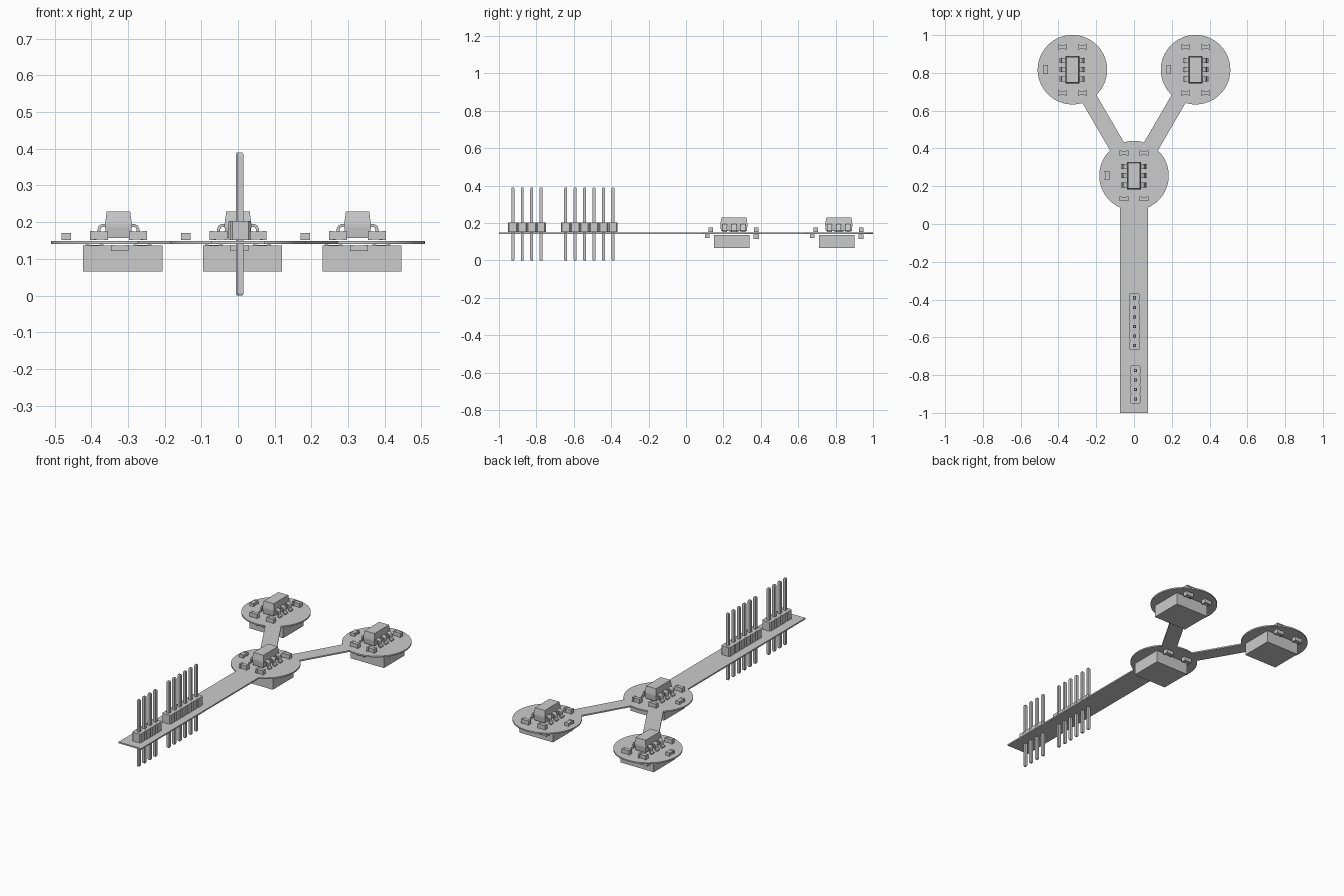
import bpy, bmesh, math
from mathutils import Vector

if "Cube" in bpy.data.objects:
    bpy.data.objects.remove(bpy.data.objects["Cube"])

grey = bpy.data.materials.new("light_grey")
grey.diffuse_color = (0.6, 0.6, 0.6, 1)
grey.use_nodes = True
grey.node_tree.nodes["Principled BSDF"].inputs["Base Color"].default_value = grey.diffuse_color


def finish(name, bm, smooth=None):
    bmesh.ops.recalc_face_normals(bm, faces=bm.faces)
    mesh = bpy.data.meshes.new(name)
    bm.to_mesh(mesh)
    bm.free()
    mesh.materials.append(grey)
    ob = bpy.data.objects.new(name, mesh)
    bpy.context.collection.objects.link(ob)
    if smooth:
        bpy.ops.object.select_all(action='DESELECT')
        ob.select_set(True)
        bpy.context.view_layer.objects.active = ob
        bpy.ops.object.shade_smooth_by_angle(angle=math.radians(smooth))
    return ob


def loft(bm, rings):
    """Skin a closed solid through matching rings of points."""
    vs = [[bm.verts.new(p) for p in ring] for ring in rings]
    n = len(vs[0])
    for a, b in zip(vs, vs[1:]):
        for i in range(n):
            j = (i + 1) % n
            bm.faces.new((a[i], a[j], b[j], b[i]))
    bm.faces.new(vs[0][::-1])
    bm.faces.new(vs[-1])


def rect(x, y, z, w, d):
    return [(x + sx * w / 2, y + sy * d / 2, z)
            for sx, sy in ((-1, -1), (1, -1), (1, 1), (-1, 1))]


def box(bm, x, y, z0, z1, w, d):
    loft(bm, [rect(x, y, z0, w, d), rect(x, y, z1, w, d)])


# Circuit board: three discs joined by two arms and a long stem
Z0, Z1 = 0.141, 0.149
R, ARM, STEM = 0.184, 0.0425, 0.073
CENTRES = [(0, 0.256), (-0.326, 0.817), (0.326, 0.817)]
ga, gs = math.asin(ARM / R), math.asin(STEM / R)
a = math.atan2(0.561, 0.326)
b = math.pi - a


def arc(c, t0, t1):
    n = max(4, round((t1 - t0) / 0.09))
    return [(c[0] + R * math.cos(t0 + (t1 - t0) * i / n),
             c[1] + R * math.sin(t0 + (t1 - t0) * i / n)) for i in range(n + 1)]


mid, left, right = CENTRES
outline = [(-STEM, -1), (STEM, -1)]
outline += arc(mid, -math.pi / 2 + gs, a - ga)
outline += arc(right, a - math.pi + ga, a + math.pi - ga)
outline += arc(mid, a + ga, b - ga)
outline += arc(left, b - math.pi + ga, b + math.pi - ga)
outline += arc(mid, b + ga, 1.5 * math.pi - gs)
bm = bmesh.new()
loft(bm, [[(x, y, z) for x, y in outline] for z in (Z0, Z1)])
finish("circuit_board", bm, 30)

# Centreline of a bent chip lead, as (x, z)
LEAD = [(0.030, 0.191), (0.044, 0.191), (0.050, 0.188), (0.053, 0.181),
        (0.054, 0.168), (0.056, 0.160), (0.060, 0.156), (0.067, 0.155)]


def lead(bm, cx, cy, side, width=0.026, thick=0.008):
    pts = [Vector(p) for p in LEAD]
    rings = []
    for i, p in enumerate(pts):
        t = (pts[min(i + 1, len(pts) - 1)] - pts[max(i - 1, 0)]).normalized()
        n = Vector((-t.y, t.x)) * thick / 2
        rings.append([(cx + side * (p.x + s * n.x), cy + w * width / 2, p.y + s * n.y)
                      for s, w in ((1, -1), (1, 1), (-1, 1), (-1, -1))])
    loft(bm, rings)


def small_part(bm, x, y, z0, z1, w, d):
    """Surface-mount block with raised end caps along its longer side."""
    t = 0.0015
    if w > d:
        box(bm, x, y, z0 + t, z1 - t, w * 0.56, d - 2 * t)
        for s in (-1, 1):
            box(bm, x + s * w * 0.39, y, z0, z1, w * 0.22, d)
    else:
        box(bm, x, y, z0 + t, z1 - t, w - 2 * t, d * 0.56)
        for s in (-1, 1):
            box(bm, x, y + s * d * 0.39, z0, z1, w, d * 0.22)


for label, (cx, cy) in zip(("middle", "left", "right"), CENTRES):
    # Chip body, tapered above and below its seam
    bm = bmesh.new()
    loft(bm, [rect(cx, cy, z, w, d) for z, w, d in
              ((0.157, 0.066, 0.138), (0.187, 0.073, 0.145),
               (0.195, 0.073, 0.145), (0.229, 0.064, 0.134))])
    finish(label + "_chip", bm)

    # Three leads on each side of the chip
    bm = bmesh.new()
    for side in (-1, 1):
        for k in (-1, 0, 1):
            lead(bm, cx, cy + k * 0.049, side)
    finish(label + "_chip_leads", bm, 40)

    # Small parts on top of the board
    bm = bmesh.new()
    for dx in (-0.053, 0.053):
        for dy in (-0.123, 0.120):
            small_part(bm, cx + dx, cy + dy, 0.151, 0.176, 0.049, 0.025)
    small_part(bm, cx - 0.142, cy, 0.152, 0.170, 0.026, 0.048)
    finish(label + "_upper_parts", bm)

    # Small parts under the board
    bm = bmesh.new()
    small_part(bm, cx + 0.004, cy - 0.143, 0.121, 0.138, 0.048, 0.024)
    for dx in (-0.065, 0.065):
        small_part(bm, cx + dx, cy + 0.119, 0.115, 0.139, 0.049, 0.028)
    finish(label + "_lower_parts", bm)

    # Sensor block under the board
    bm = bmesh.new()
    box(bm, cx + 0.012, cy - 0.011, 0.066, 0.137, 0.216, 0.19)
    finish(label + "_sensor_block", bm)


# Pin headers: chamfered housings with a square pin through each
def header(name, x, y0, count, pitch=0.0505):
    housing, pins = bmesh.new(), bmesh.new()
    hw, hd, c = 0.0275, pitch / 2, 0.006
    for i in range(count):
        y = y0 + i * pitch
        shape = [(-hw, -hd + c), (-hw + c, -hd), (hw - c, -hd), (hw, -hd + c),
                 (hw, hd - c), (hw - c, hd), (-hw + c, hd), (-hw, hd - c)]
        loft(housing, [[(x + u, y + v, z) for u, v in shape] for z in (0.151, 0.203)])
        loft(pins, [rect(x, y, z, w, w) for z, w in
                    ((0, 0.011), (0.005, 0.016), (0.385, 0.016), (0.39, 0.011))])
    finish(name + "_housing", housing)
    finish(name + "_pins", pins)


header("six_pin_header", 0.002, -0.643, 6)
header("four_pin_header", 0.007, -0.926, 4)
